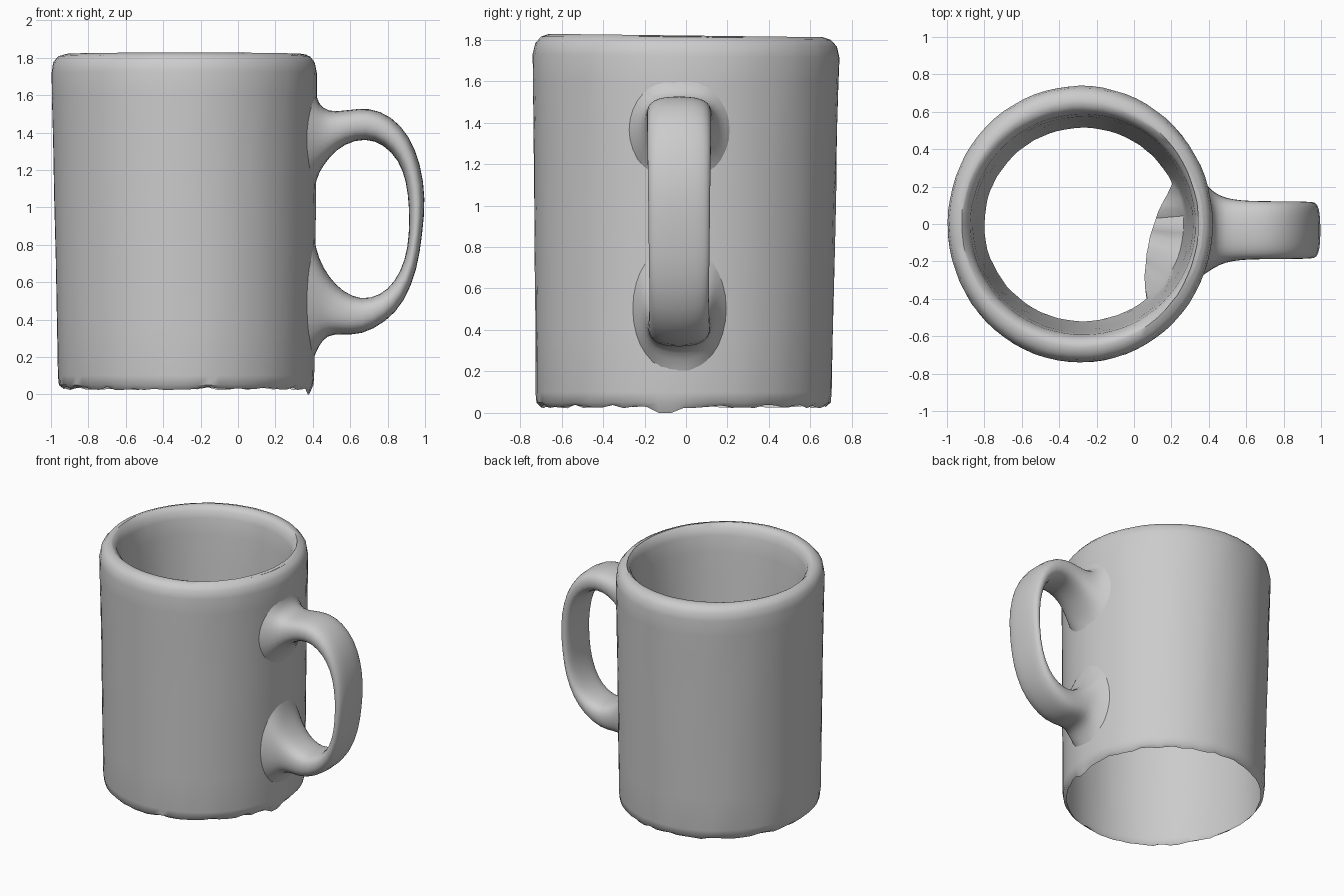
import bpy, bmesh, math, random

random.seed(4)
SEG = 72


def finish(name, bm, levels=0):
    bmesh.ops.recalc_face_normals(bm, faces=bm.faces)
    me = bpy.data.meshes.new(name)
    bm.to_mesh(me)
    bm.free()
    ob = bpy.data.objects.new(name, me)
    bpy.context.collection.objects.link(ob)
    if levels:
        sub = ob.modifiers.new("smooth", "SUBSURF")
        sub.levels = sub.render_levels = levels
    bpy.ops.object.select_all(action="DESELECT")
    ob.select_set(True)
    bpy.context.view_layer.objects.active = ob
    bpy.ops.object.shade_smooth_by_angle(angle=math.radians(50))
    return ob


def bridge(bm, rings):
    for a, b in zip(rings, rings[1:]):
        n = len(a)
        for i in range(n):
            j = (i + 1) % n
            bm.faces.new((a[i], a[j], b[j], b[i]))


# Mug body: open-bottomed outer wall, rounded rim, partial inner wall (radius, height)
profile = [(0.685, 0.03), (0.708, 0.05), (0.714, 0.10), (0.717, 0.35), (0.722, 0.70),
           (0.728, 1.05), (0.732, 1.35), (0.738, 1.60), (0.739, 1.72), (0.728, 1.775),
           (0.70, 1.807), (0.66, 1.82), (0.63, 1.815), (0.605, 1.79), (0.59, 1.74),
           (0.578, 1.62), (0.562, 1.40), (0.545, 1.15), (0.527, 0.92), (0.517, 0.82)]
bm = bmesh.new()
rings = []
for k, (r, z) in enumerate(profile):
    ring = []
    outer = k < 12
    sx = 0.96 if outer else 1.02
    cx = -0.276 - 0.012 * z / 1.8 if outer else -0.273
    cy = -0.012 * (1 - z / 1.8) if outer else -0.003
    for i in range(SEG):
        a = 2 * math.pi * i / SEG
        deg = (math.degrees(a) + 180) % 360 - 180
        rr = r + random.uniform(-0.002, 0.002)
        y = cy + rr * math.sin(a)
        zz = z - 0.012 * y * z / 1.8                # rim leans very slightly back
        if k == 0:                                  # ragged foot edge
            zz += random.uniform(-0.008, 0.010)
            if -14 < deg < -2:
                zz = 0.0
        if k == len(profile) - 1:                   # ragged inner edge with floor remnant
            zz += random.uniform(-0.04, 0.03)
            if -48 < deg < 22:
                rr -= 0.16 * math.sin(math.pi * (deg + 48) / 70) ** 0.5
                y = cy + rr * math.sin(a)
        ring.append(bm.verts.new((cx + sx * rr * math.cos(a), y, zz)))
    rings.append(ring)
bridge(bm, rings)
finish("mug_body", bm)

# Handle: outer x, z, inner x, z, half width; flares into the wall at both roots
stations = [(0.40, 1.63, 0.40, 1.10, 0.25), (0.425, 1.56, 0.428, 1.18, 0.205),
            (0.48, 1.51, 0.49, 1.27, 0.175), (0.58, 1.52, 0.57, 1.34, 0.16),
            (0.70, 1.537, 0.68, 1.37, 0.158), (0.82, 1.49, 0.78, 1.335, 0.157),
            (0.918, 1.385, 0.86, 1.25, 0.157), (0.978, 1.23, 0.90, 1.14, 0.154),
            (1.005, 1.05, 0.915, 1.00, 0.152), (0.985, 0.85, 0.915, 0.85, 0.15),
            (0.96, 0.67, 0.895, 0.72, 0.148), (0.89, 0.49, 0.84, 0.60, 0.145),
            (0.79, 0.385, 0.76, 0.53, 0.148), (0.66, 0.315, 0.66, 0.505, 0.152),
            (0.55, 0.32, 0.56, 0.55, 0.157), (0.475, 0.315, 0.485, 0.63, 0.172),
            (0.43, 0.255, 0.43, 0.73, 0.195), (0.40, 0.17, 0.40, 0.84, 0.235)]
bm = bmesh.new()
rings = []
for k, (ox, oz, ix, iz, w) in enumerate(stations):
    ring = []
    power = 1.0 if k in (0, len(stations) - 1) else 0.75
    for i in range(16):
        a = 2 * math.pi * i / 16
        c, s = math.cos(a), math.sin(a)
        y = -0.033 + w * math.copysign(abs(c) ** power, c)
        t = (1 + math.copysign(abs(s) ** power, s)) / 2
        x, z = ix + (ox - ix) * t, iz + (oz - iz) * t
        if power == 1.0:                            # root rings lie on the curved wall
            r = 0.715 + 0.013 * z
            x = -0.285 + 0.96 * math.sqrt(r * r - y * y) - 0.002
        ring.append(bm.verts.new((x, y, z)))
    rings.append(ring)
bridge(bm, rings)
finish("handle", bm, 1)
